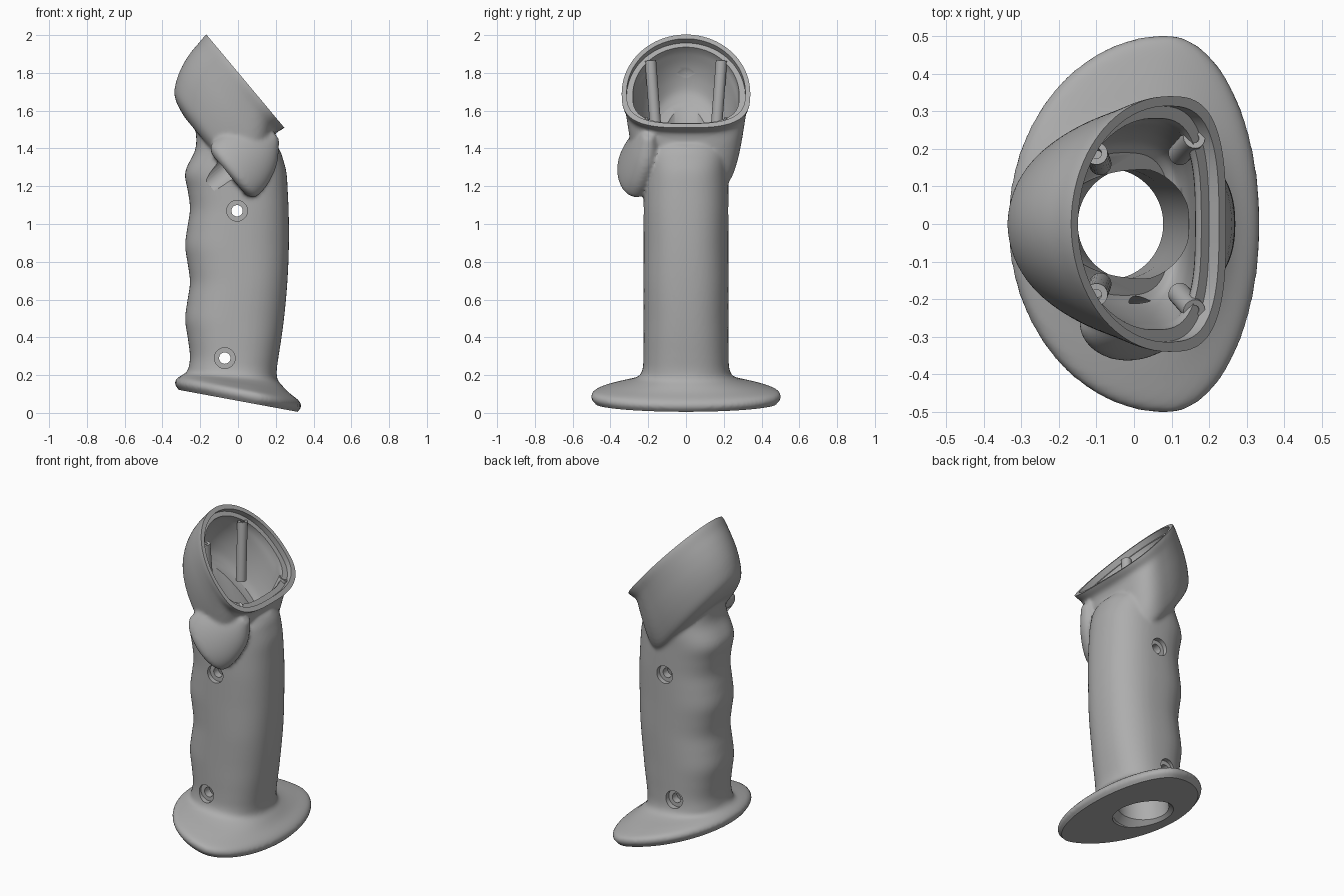
import bpy, bmesh, math
from mathutils import Vector

cube = bpy.data.objects.get("Cube")
if cube:
    bpy.data.objects.remove(cube, do_unlink=True)

grey = bpy.data.materials.new("matte grey")
grey.use_nodes = True
grey.diffuse_color = (0.42, 0.42, 0.42, 1)
grey.node_tree.nodes["Principled BSDF"].inputs["Base Color"].default_value = (0.42, 0.42, 0.42, 1)

SIDES = 72
N = Vector((0.7669, 0, 0.6417))     # direction the head opening faces
E = Vector((-0.6417, 0, 0.7669))    # up the slope of the opening
RIM = 1.157                         # distance of the rim plane along N


def spline(rows, steps=4):
    """Catmull-Rom interpolation between parameter rows."""
    out = []
    for i in range(len(rows) - 1):
        a, b = rows[max(i - 1, 0)], rows[i]
        c, d = rows[i + 1], rows[min(i + 2, len(rows) - 1)]
        for s in range(steps):
            t = s / steps
            out.append([0.5 * (2 * q + (r - p) * t + (2 * p - 5 * q + 4 * r - w) * t * t
                               + (3 * q - p - 3 * r + w) * t ** 3)
                        for p, q, r, w in zip(a, b, c, d)])
    return out + [list(rows[-1])]


def outline(lo, hi, half, frac, n_lo, n_hi):
    """Egg-shaped closed outline, lo..hi long and widest at frac."""
    mid = lo + (hi - lo) * frac
    pts = []
    for k in range(SIDES):
        a = 2 * math.pi * (k + 0.5) / SIDES
        c, s = math.cos(a), math.sin(a)
        n = n_hi if c > 0 else n_lo
        reach = hi - mid if c > 0 else mid - lo
        pts.append((mid + math.copysign(abs(c) ** (2 / n), c) * reach,
                    math.copysign(abs(s) ** (2 / n), s) * half))
    return pts


def loft(name, rings):
    bm = bmesh.new()
    loops = [[bm.verts.new(p) for p in ring] for ring in rings]
    for a, b in zip(loops, loops[1:]):
        for k in range(len(a)):
            j = (k + 1) % len(a)
            bm.faces.new((a[k], a[j], b[j], b[k]))
    bm.faces.new(loops[0])
    bm.faces.new(loops[-1])
    bmesh.ops.recalc_face_normals(bm, faces=bm.faces)
    mesh = bpy.data.meshes.new(name)
    bm.to_mesh(mesh)
    bm.free()
    mesh.materials.append(grey)
    obj = bpy.data.objects.new(name, mesh)
    bpy.context.collection.objects.link(obj)
    return obj


def rod(name, start, end, radius, sides=32):
    start, end = Vector(start), Vector(end)
    turn = (end - start).to_track_quat('Z', 'Y')
    ring = [turn @ Vector((radius * math.cos(2 * math.pi * k / sides),
                           radius * math.sin(2 * math.pi * k / sides), 0)) for k in range(sides)]
    return loft(name, [[start + p for p in ring], [end + p for p in ring]])


def apply(obj, kind, **settings):
    mod = obj.modifiers.new(kind, kind)
    for key, value in settings.items():
        setattr(mod, key, value)
    bpy.ops.object.select_all(action='DESELECT')
    bpy.context.view_layer.objects.active = obj
    obj.select_set(True)
    bpy.ops.object.modifier_apply(modifier=mod.name)


def combine(obj, other, operation):
    apply(obj, 'BOOLEAN', operation=operation, solver='MANIFOLD', object=other)
    bpy.data.objects.remove(other, do_unlink=True)


def smooth(obj, angle=35):
    bpy.ops.object.select_all(action='DESELECT')
    bpy.context.view_layer.objects.active = obj
    obj.select_set(True)
    bpy.ops.object.shade_smooth_by_angle(angle=math.radians(angle))


def tilted(name, table):
    """Loft of near-level rings: height, tilt, back x, front x, half width, widest point, roundness."""
    return loft(name, [[(x, y, z + tilt * x) for x, y in outline(lo, hi, half, frac, n, n)]
                       for z, tilt, lo, hi, half, frac, n in table])


def at_depth(depth, u, y):
    """Point at a depth behind the rim plane."""
    return N * (RIM - depth) + E * u + Vector((0, y, 0))


def head_loft(name, table):
    return loft(name, [[at_depth(d, u, y) for u, y in outline(lo, hi, half, .37, 3, 2)]
                       for d, lo, hi, half in table])


# Base plate and grip
rows = [(.02, -.185, -.285, .285, .45, .63, 2),
        (.062, -.185, -.312, .312, .478, .63, 2),
        (.085, -.185, -.332, .332, .498, .63, 2),
        (.105, -.185, -.335, .335, .503, .63, 2),
        (.128, -.185, -.318, .318, .485, .63, 2),
        (.15, -.16, -.3, .27, .40, .61, 2),
        (.172, -.12, -.285, .235, .30, .57, 2.1),
        (.192, -.08, -.275, .21, .25, .53, 2.2),
        (.23, -.03, -.262, .205, .23, .5, 2.4)]
for k in range(11):     # finger grooves along the back edge
    z = .3 + k * .0975
    rows.append((z, 0, -.267 - .013 * math.cos(2 * math.pi * (z - .5) / .39),
                 .27 - .13 * (z - .95) ** 2, .225, .5, 2.4))
rows += [(1.37, -.08, -.228, .236, .23, .5, 2.3),
         (1.43, -.2, -.222, .224, .22, .5, 2.2),
         (1.49, -.36, -.235, .205, .2, .5, 2.2)]
body = tilted("grip_body", spline(rows))

# Flared head: depth behind the rim, low end, high end, half width
head_rows = [(-.06, 1.0, 1.645, .342), (0, 1.0, 1.644, .341), (.025, 1.003, 1.642, .336),
             (.06, 1.005, 1.635, .325), (.12, .955, 1.625, .313), (.19, .90, 1.604, .3),
             (.26, .85, 1.57, .283), (.325, .82, 1.52, .26), (.355, .83, 1.46, .235),
             (.37, .87, 1.38, .2)]
combine(body, head_loft("head", spline(head_rows)), 'UNION')

# Side switch housing swelling out of the head: depth, low end, high end, half width, centre y
housing = [(.06, .97, 1.03, .03, -.2), (.15, .88, 1.14, .075, -.212), (.25, .83, 1.18, .095, -.24),
           (.33, .815, 1.185, .103, -.26), (.365, .825, 1.175, .098, -.262),
           (.385, .86, 1.14, .08, -.255)]
combine(body, loft("switch_housing", [[at_depth(d, u, y + cy) for u, y in outline(lo, hi, half, .5, 2, 2)]
                                      for d, lo, hi, half, cy in spline(housing)]), 'UNION')

# Blend the joined masses together
apply(body, 'REMESH', mode='VOXEL', voxel_size=.0105)
apply(body, 'SMOOTH', factor=.5, iterations=7)

# Trim the rim and the underside flat
combine(body, head_loft("rim_cutter", [(-.3, .5, 2.2, .8), (0, .5, 2.2, .8)]), 'DIFFERENCE')
combine(body, tilted("underside_cutter", [(-.3, -.185, -.6, .6, .8, .5, 4),
                                          (.064, -.185, -.6, .6, .8, .5, 4)]), 'DIFFERENCE')

# Head cavity with a stepped lip
combine(body, head_loft("lip_cutter", [(-.03, 1.03, 1.615, .314), (.035, 1.03, 1.615, .314)]), 'DIFFERENCE')
cavity = [(-.04, 1.055, 1.59, .288)] + [(d * .82, lo + .055, hi - .05, half - .045)
                                        for d, lo, hi, half in head_rows[3:9]]
combine(body, head_loft("cavity_cutter", spline(cavity)), 'DIFFERENCE')

# Cable bore rising into a rounded recess: height, centre x, radius
bore = [(-.05, -.08, .19), (.085, -.08, .185), (.125, -.07, .148), (.5, -.04, .148), (.9, 0, .15),
        (1.3, 0, .15), (1.5, -.06, .13), (1.7, -.145, .105), (1.8, -.165, .085), (1.85, -.165, .05),
        (1.87, -.165, .02)]
combine(body, loft("bore_cutter", [[(x, y, z) for x, y in outline(cx - r, cx + r, r, .5, 2, 2)]
                                   for z, cx, r in bore]), 'DIFFERENCE')

# Switch hole and cross screw holes with counterbores
combine(body, rod("switch_cutter", at_depth(.5, 1.03, -.262), at_depth(.27, 1.03, -.262), .07), 'DIFFERENCE')
for x, z in ((-.005, 1.07), (-.07, .29)):
    combine(body, rod("screw_cutter", (x, -.5, z), (x, .5, z), .03), 'DIFFERENCE')
    for side in (-1, 1):
        combine(body, rod("counterbore_cutter", (x, side * .195, z), (x, side * .4, z), .055), 'DIFFERENCE')
smooth(body)

# Screw posts inside the head
for side, word in ((-1, "right"), (1, "left")):
    for level, top, foot in (("upper", (-.1, .188, 1.865), (-.09, .16, 1.5)),
                             ("lower", (.16, .23, 1.552), (.12, .185, 1.43))):
        a, b = [Vector((p[0], p[1] * side, p[2])) for p in (top, foot)]
        post = rod(f"{level}_{word}_screw_post", b, a, .03, 24)
        axis = (a - b).normalized()
        combine(post, rod("pilot_cutter", a - axis * .08, a + axis * .05, .014, 16), 'DIFFERENCE')
        smooth(post)
